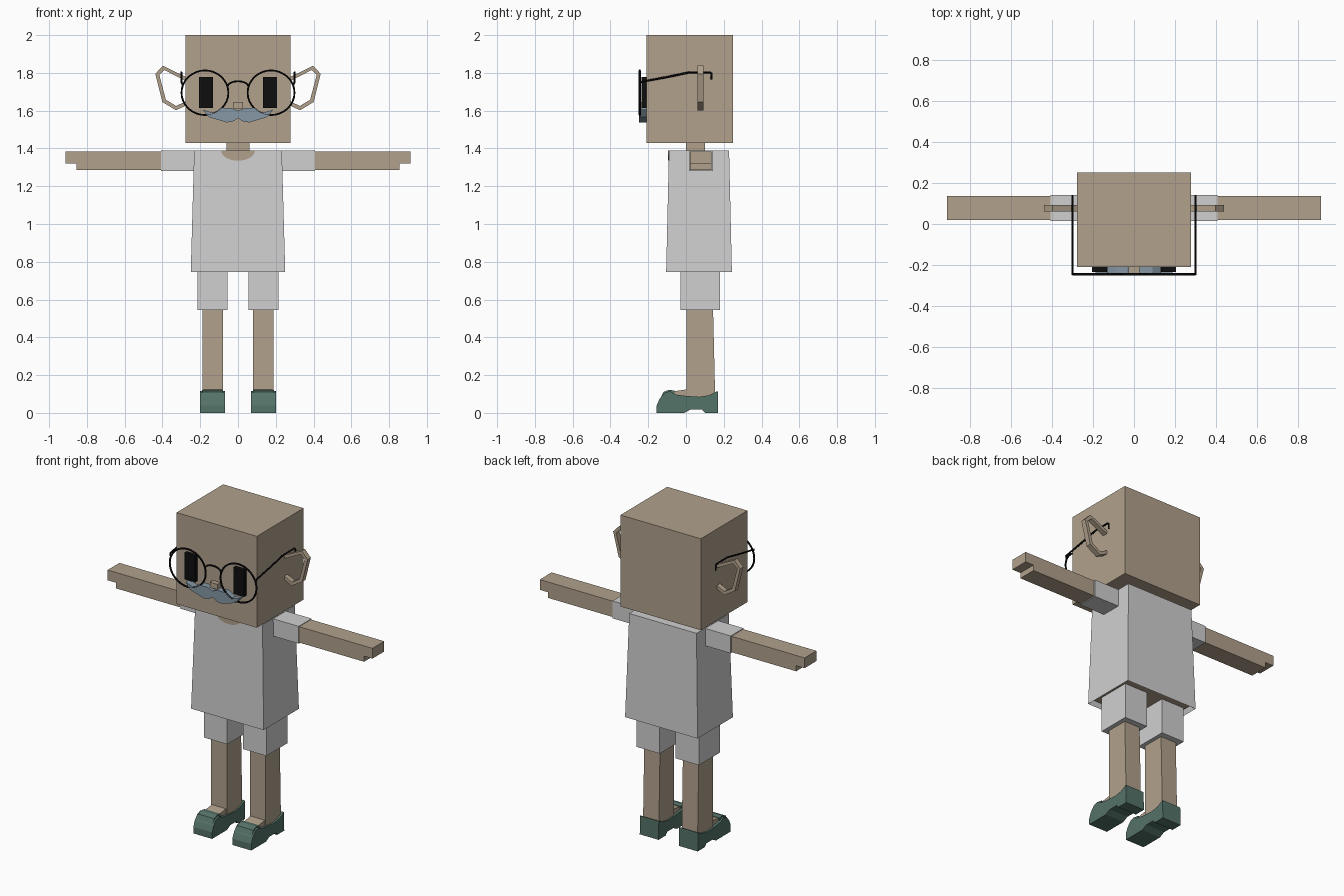
import bpy
import bmesh
from math import sin, cos, pi

cube = bpy.data.objects.get("Cube")
if cube:
    bpy.data.objects.remove(cube, do_unlink=True)


def linear(c):
    c /= 255
    return c / 12.92 if c < 0.04 else ((c + 0.055) / 1.055) ** 2.4


def material(name, r, g, b):
    m = bpy.data.materials.new(name)
    m.use_nodes = True
    col = (linear(r), linear(g), linear(b), 1)
    m.diffuse_color = col
    m.node_tree.nodes["Principled BSDF"].inputs["Base Color"].default_value = col
    return m


SKIN = material("skin", 177, 161, 140)
SHIRT = material("light grey cloth", 208, 208, 208)
SHOE = material("dark green leather", 84, 114, 104)
BLACK = material("black", 14, 14, 14)
HAIR = material("blue grey hair", 134, 152, 166)


def finish(name, bm, mat, mirror):
    bmesh.ops.recalc_face_normals(bm, faces=bm.faces)
    me = bpy.data.meshes.new(name)
    bm.to_mesh(me)
    bm.free()
    me.materials.append(mat)
    ob = bpy.data.objects.new(name, me)
    bpy.context.collection.objects.link(ob)
    if mirror:
        ob.modifiers.new("Mirror", 'MIRROR')
    return ob


def block(name, x, y, z, mat, mirror=False, top=None):
    """Box from ranges; top gives other x and y ranges for the upper end."""
    tx, ty = top or (x, y)
    bm = bmesh.new()
    rings = []
    for (a, b), (c, d), h in ((x, y, z[0]), (tx, ty, z[1])):
        rings.append([bm.verts.new(p) for p in
                      ((a, c, h), (b, c, h), (b, d, h), (a, d, h))])
    bm.faces.new(rings[0])
    bm.faces.new(rings[1])
    for i in range(4):
        j = (i + 1) % 4
        bm.faces.new((rings[0][i], rings[0][j], rings[1][j], rings[1][i]))
    return finish(name, bm, mat, mirror)


def prism(name, outline, axis, lo, hi, mat, mirror=False):
    """Extrude a flat outline along x (outline in y, z) or y (outline in x, z)."""
    def place(p, d):
        return (d, p[0], p[1]) if axis == 'x' else (p[0], d, p[1])
    bm = bmesh.new()
    face = bm.faces.new([bm.verts.new(place(p, lo)) for p in outline])
    ext = bmesh.ops.extrude_face_region(bm, geom=[face])["geom"]
    move = (hi - lo, 0, 0) if axis == 'x' else (0, hi - lo, 0)
    bmesh.ops.translate(bm, vec=move, verts=[v for v in ext if isinstance(v, bmesh.types.BMVert)])
    return finish(name, bm, mat, mirror)


def wire(name, points, radius, cyclic=False, mirror=False):
    cu = bpy.data.curves.new(name, 'CURVE')
    cu.dimensions = '3D'
    cu.bevel_depth = radius
    cu.bevel_resolution = 1
    cu.use_fill_caps = True
    sp = cu.splines.new('POLY')
    sp.points.add(len(points) - 1)
    for p, co in zip(sp.points, points):
        p.co = (*co, 1)
    sp.use_cyclic_u = cyclic
    cu.materials.append(BLACK)
    ob = bpy.data.objects.new(name, cu)
    bpy.context.collection.objects.link(ob)
    bpy.ops.object.select_all(action='DESELECT')
    ob.select_set(True)
    bpy.context.view_layer.objects.active = ob
    bpy.ops.object.convert(target='MESH')
    ob = bpy.context.object
    bpy.ops.object.shade_smooth_by_angle()
    if mirror:
        ob.modifiers.new("Mirror", 'MIRROR')


# Head and neck
block("head", (-.277, .277), (-.21, .25), (1.43, 2), SKIN)
block("neck", (-.06, .06), (0, .1), (1.36, 1.45), SKIN)

# Shirt, hollowed at the hem, with the hips showing inside
shirt = block("shirt", (-.25, .25), (-.105, .243), (.745, 1.39), SHIRT,
              top=((-.232, .232), (-.09, .228)))
bm = bmesh.new()
bm.from_mesh(shirt.data)
hem = min(bm.faces, key=lambda f: f.calc_center_median().z)
bmesh.ops.inset_region(bm, faces=[hem], thickness=.018)
bmesh.ops.translate(bm, vec=(0, 0, .03), verts=hem.verts)
bm.to_mesh(shirt.data)
bm.free()
block("hips", (-.225, .225), (-.08, .218), (.765, .79), SKIN)
neckline = [(.09 * cos(a), 1.39 - .055 * sin(a)) for a in (pi * i / 12 for i in range(13))]
prism("neckline", neckline, 'y', -.095, -.087, SKIN)

# Arms with stepped hands
block("sleeve", (.22, .408), (.015, .142), (1.28, 1.388), SHIRT, True)
arm = [(.4, 1.285), (.855, 1.285), (.855, 1.32), (.913, 1.32), (.913, 1.384), (.4, 1.384)]
prism("arm", arm, 'y', .02, .136, SKIN, True)

# Legs
block("shorts_leg", (.055, .215), (-.028, .18), (.545, .77), SHIRT, True)
block("leg", (.079, .188), (.003, .155), (.06, .56), SKIN, True,
      top=((.079, .188), (.003, .143)))

# Feet and shoes
foot = [(-.1, .05), (-.1, .108), (-.04, .118), (.01, .125), (.01, .05)]
prism("foot", foot, 'x', .085, .183, SKIN, True)
sole = [(-.155, 0), (-.155, .04), (-.14, .075), (-.115, .105), (-.085, .116),
        (-.055, .097), (0, .09), (.07, .085), (.12, .093), (.168, .116),
        (.17, 0), (.1, 0), (.085, .018), (.025, .018), (-.01, 0)]
prism("shoe", sole, 'x', .07, .2, SHOE, True)
toe = [(-.14, .07), (-.12, .11), (-.09, .122), (-.06, .118), (-.06, .07)]
prism("shoe_toe_cap", toe, 'x', .08, .19, SHOE, True)

# Ear rims, open in the middle
outer = [(.27, 1.775), (.3, 1.79), (.397, 1.838), (.438, 1.795),
         (.4, 1.645), (.328, 1.602), (.27, 1.63)]
inner = [(.27, 1.755), (.302, 1.77), (.389, 1.815), (.417, 1.79),
         (.382, 1.658), (.328, 1.625), (.27, 1.652)]
prism("ear_rim", outer + inner[::-1], 'y', .06, .092, SKIN, True)

# Face
block("eye", (.132, .206), (-.235, -.2), (1.613, 1.777), BLACK, True)
block("nose", (-.026, .026), (-.24, -.2), (1.612, 1.645), SKIN)
half = [(0, 1.6), (.035, 1.614), (.09, 1.613), (.13, 1.587), (.187, 1.606),
        (.155, 1.566), (.11, 1.553), (.06, 1.538), (.03, 1.541), (0, 1.56)]
left_part = [(-x, z) for x, z in half[-2:0:-1]]
prism("moustache", half + left_part, 'y', -.25, -.2, HAIR)

# Glasses
rim = [(.175 + .124 * cos(a), -.245, 1.695 + .118 * sin(a))
       for a in (2 * pi * i / 32 for i in range(32))]
wire("glasses_rim", rim, .0055, True, True)
bridge = [(.055 * cos(a), -.245, 1.728 + .028 * sin(a)) for a in (pi * i / 8 for i in range(9))]
wire("glasses_bridge", bridge, .0055)
temple = [(.292, -.245, 1.735), (.3, -.24, 1.752), (.3, -.1, 1.778), (.3, .02, 1.803),
          (.3, .125, 1.803), (.3, .136, 1.795), (.3, .136, 1.765)]
wire("glasses_temple", temple, .0055, False, True)
